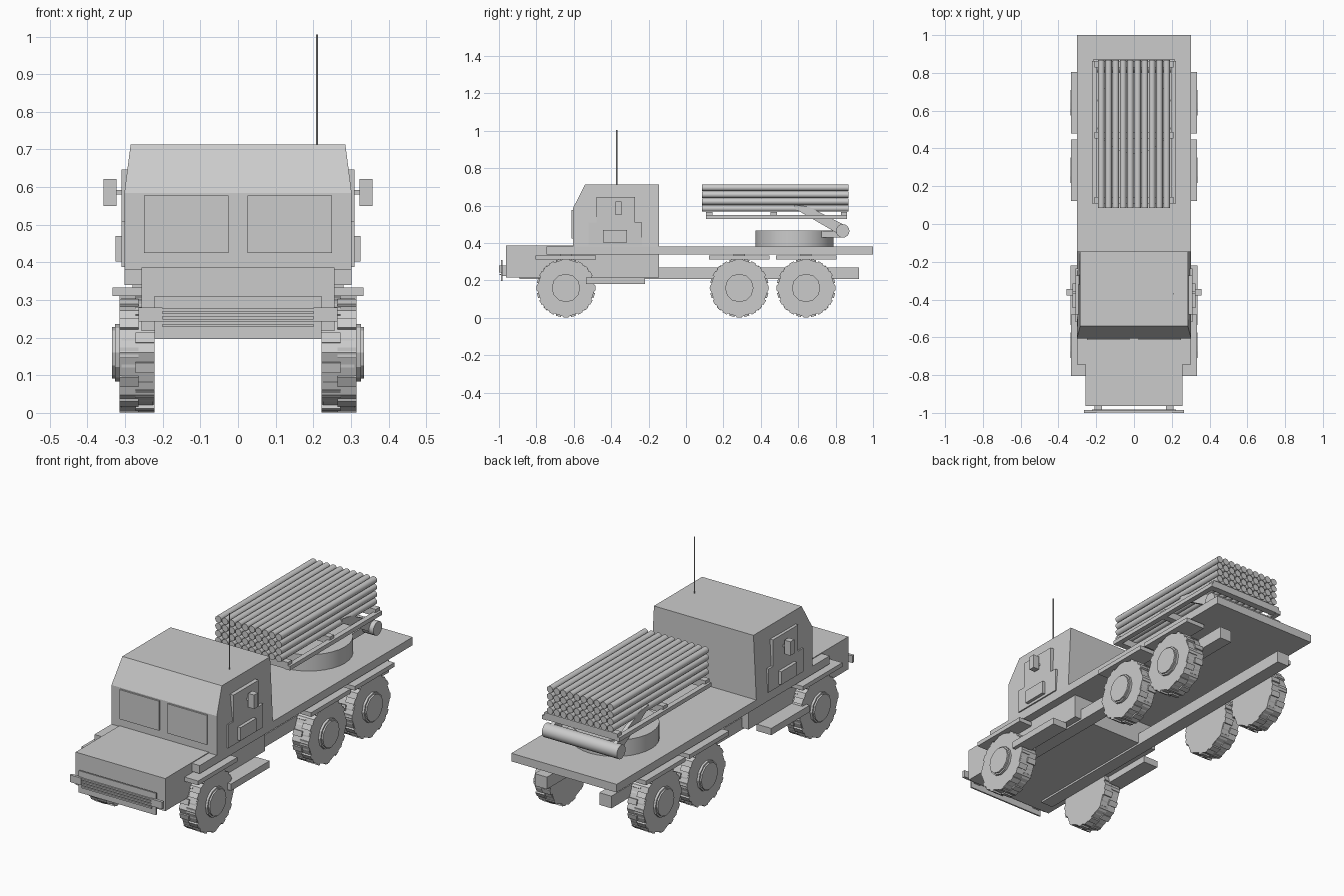
import bpy, bmesh, math
from mathutils import Vector, Matrix

old = bpy.data.objects.get("Cube")
if old:
    bpy.data.objects.remove(old, do_unlink=True)

grey = bpy.data.materials.new("light_grey")
grey.use_nodes = True
COLOUR = (0.6, 0.6, 0.6, 1)
grey.diffuse_color = COLOUR
grey.node_tree.nodes["Principled BSDF"].inputs["Base Color"].default_value = COLOUR


def finish(name, bm, smooth=False):
    bmesh.ops.recalc_face_normals(bm, faces=bm.faces)
    mesh = bpy.data.meshes.new(name)
    bm.to_mesh(mesh)
    bm.free()
    mesh.materials.append(grey)
    obj = bpy.data.objects.new(name, mesh)
    bpy.context.collection.objects.link(obj)
    if smooth:
        bpy.ops.object.select_all(action="DESELECT")
        obj.select_set(True)
        bpy.context.view_layer.objects.active = obj
        bpy.ops.object.shade_smooth_by_angle(angle=math.radians(40))
    return obj


def add_box(bm, x, y, z, turn=Matrix()):
    size = Matrix.Diagonal((x[1] - x[0], y[1] - y[0], z[1] - z[0], 1))
    mid = Matrix.Translation([sum(r) / 2 for r in (x, y, z)])
    bmesh.ops.create_cube(bm, size=1, matrix=turn @ mid @ size)


def add_rod(bm, start, end, radius, sides, phase=0):
    a, b = Vector(start), Vector(end)
    turn = (b - a).to_track_quat("Z", "Y").to_matrix().to_4x4()
    mat = Matrix.Translation((a + b) / 2) @ turn @ Matrix.Rotation(phase, 4, "Z")
    bmesh.ops.create_cone(bm, cap_ends=True, segments=sides, radius1=radius,
                          radius2=radius, depth=(b - a).length, matrix=mat)


def box(name, x, y, z):
    bm = bmesh.new()
    add_box(bm, x, y, z)
    return finish(name, bm)


def rod(name, start, end, radius, sides, smooth=True):
    bm = bmesh.new()
    add_rod(bm, start, end, radius, sides)
    return finish(name, bm, smooth)


def pair(name, x, y, z):
    # the same box on both sides
    box("left_" + name, x, y, z)
    box("right_" + name, (-x[1], -x[0]), y, z)


def prism(name, outline, x0, x1):
    # y, z outline extruded along x
    bm = bmesh.new()
    face = bm.faces.new([bm.verts.new((x0, y, z)) for y, z in outline])
    out = bmesh.ops.extrude_face_region(bm, geom=[face])
    moved = [v for v in out["geom"] if isinstance(v, bmesh.types.BMVert)]
    bmesh.ops.translate(bm, verts=moved, vec=(x1 - x0, 0, 0))
    return finish(name, bm)


# Chassis and deck
pair("chassis_rail", (0.15, 0.22), (-0.89, 0.925), (0.207, 0.27))
box("deck", (-0.302, 0.302), (-0.745, 1.0), (0.34, 0.382))
box("hood", (-0.257, 0.257), (-0.963, -0.145), (0.217, 0.386))
pair("step", (0.25, 0.335), (-0.535, -0.22), (0.18, 0.215))

# Cab with a raked windscreen and narrower roof
cab = prism("cab", [(-0.605, 0.382), (-0.605, 0.585), (-0.54, 0.713),
                    (-0.145, 0.713), (-0.145, 0.382)], -0.302, 0.302)
for v in cab.data.vertices:
    if v.co.z > 0.7:
        v.co.x *= 0.945
pair("windscreen", (0.025, 0.25), (-0.613, -0.604), (0.425, 0.578))

# Doors, door boxes, mirrors
door = [(-0.52, 0.388), (-0.52, 0.51), (-0.478, 0.51), (-0.478, 0.647),
        (-0.272, 0.647), (-0.272, 0.51), (-0.235, 0.51), (-0.235, 0.388)]
prism("left_door", door, 0.28, 0.309)
prism("right_door", door, -0.309, -0.28)
pair("door_box", (0.3, 0.326), (-0.445, -0.315), (0.402, 0.47))
pair("mirror", (0.323, 0.357), (-0.378, -0.345), (0.55, 0.622))
pair("mirror_arm", (0.29, 0.33), (-0.37, -0.355), (0.58, 0.592))
rod("antenna", (0.21, -0.37, 0.7), (0.21, -0.37, 1.005), 0.003, 6)

# Bumper with slatted guard
box("bumper_plate", (-0.222, 0.222), (-0.99, -0.982), (0.197, 0.31))
pair("bumper_end", (0.2, 0.265), (-1.0, -0.985), (0.243, 0.28))
pair("bumper_mount", (0.17, 0.21), (-0.985, -0.96), (0.225, 0.28))
bm = bmesh.new()
for i in range(4):
    z = 0.228 + i * 0.014
    add_box(bm, (-0.2, 0.2), (-0.998, -0.988), (z, z + 0.008))
finish("bumper_slats", bm)

# Wheels with staggered tread, hubs and mudguards
for axle, y in (("front", -0.642), ("middle", 0.285), ("rear", 0.642)):
    pair(axle + "_mudguard", (0.225, 0.334), (y - 0.162, y + 0.162), (0.311, 0.333))
    pair(axle + "_mudguard_mount", (0.23, 0.28), (y - 0.03, y + 0.03), (0.33, 0.342))
    for side, s in (("left", 1), ("right", -1)):
        centre = Matrix.Translation((0, y, 0.16))
        bm = bmesh.new()
        add_rod(bm, (s * 0.226, y, 0.16), (s * 0.31, y, 0.16), 0.15, 24)
        add_rod(bm, (s * 0.222, y, 0.16), (s * 0.315, y, 0.16), 0.159, 8)
        for i in range(24):
            turn = centre @ Matrix.Rotation(i * math.tau / 24, 4, "X")
            x = (0.222, 0.272) if i % 2 else (0.265, 0.315)
            add_box(bm, sorted(s * v for v in x), (-0.014, 0.014), (0.14, 0.157), turn)
        finish(f"{axle}_{side}_tyre", bm)
        bm = bmesh.new()
        add_rod(bm, (s * 0.3, y, 0.16), (s * 0.327, y, 0.16), 0.076, 12)
        add_rod(bm, (s * 0.32, y, 0.16), (s * 0.335, y, 0.16), 0.068, 12)
        finish(f"{axle}_{side}_hub", bm)

# Turntable, elevating arms and pivot
rod("turntable", (0, 0.58, 0.38), (0, 0.58, 0.467), 0.208, 32)
rod("pivot_tube", (-0.215, 0.838, 0.465), (0.215, 0.838, 0.465), 0.036, 16)
box("pivot_support", (-0.15, 0.15), (0.72, 0.84), (0.43, 0.465))
for side, s in (("left", 1), ("right", -1)):
    x = sorted((s * 0.17, s * 0.19))
    prism(side + "_arm", [(0.83, 0.44), (0.58, 0.585), (0.58, 0.605),
                          (0.66, 0.592), (0.86, 0.49)], *x)

# Cradle under the tubes
pair("cradle_rail", (0.195, 0.222), (0.108, 0.862), (0.528, 0.549))
bm = bmesh.new()
for y in (0.125, 0.47, 0.845):
    add_box(bm, (-0.21, 0.21), (y - 0.017, y + 0.017), (0.53, 0.566))
finish("cradle_crossbars", bm)

# Launch tubes in a grid
bm = bmesh.new()
for row in range(4):
    for col in range(10):
        x = (col - 4.5) * 0.0385
        z = 0.585 + row * 0.037
        add_rod(bm, (x, 0.085, z), (x, 0.868, z), 0.0175, 12)
finish("launch_tubes", bm, True)
